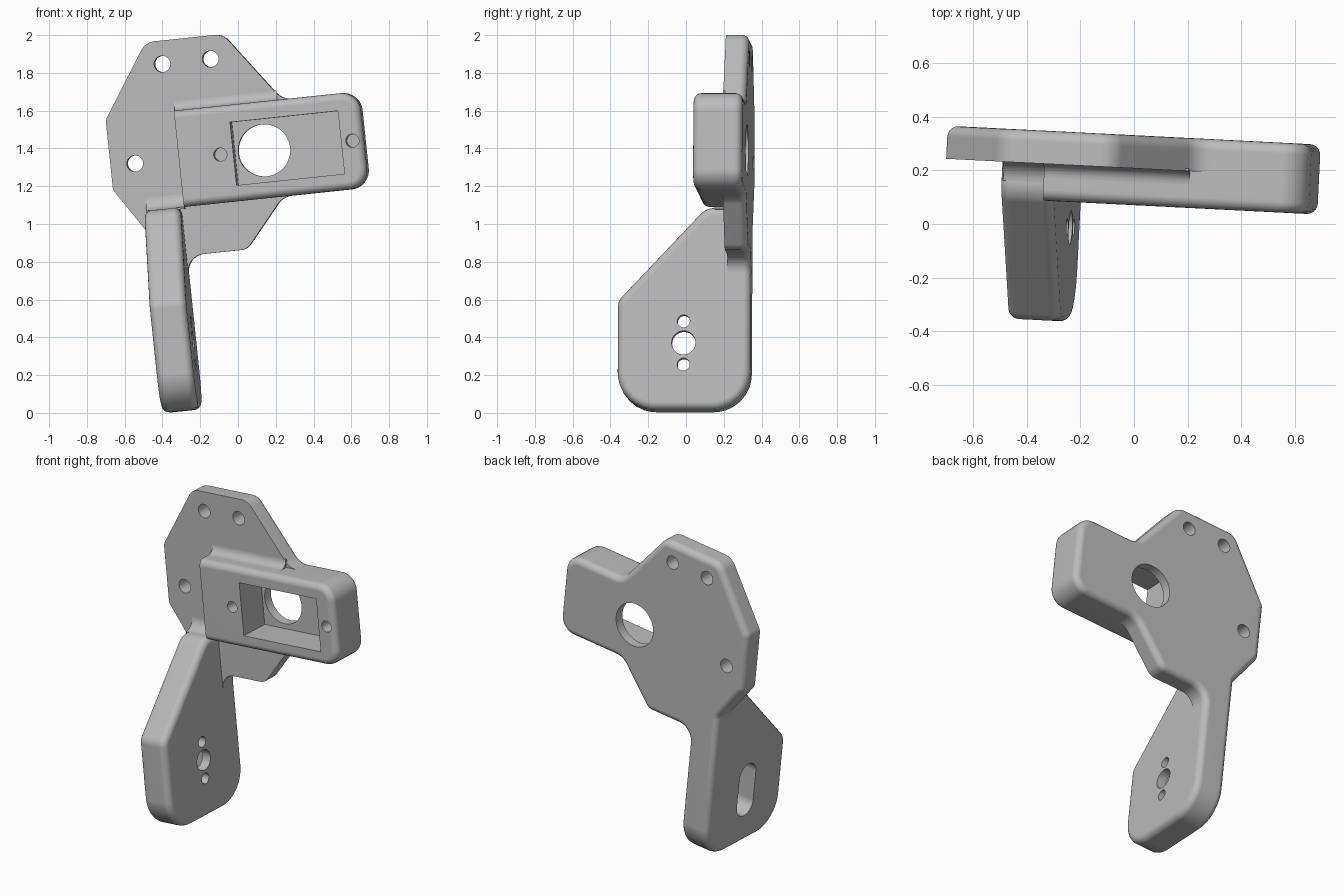
import bpy, bmesh
from math import sin, cos, tan, pi, radians
from mathutils import Vector, Matrix

cube = bpy.data.objects.get("Cube")
if cube:
    bpy.data.objects.remove(cube, do_unlink=True)

# The bracket is modelled square, then tilted as a whole
TILT = Matrix.Rotation(radians(-2.9), 4, 'Z') @ Matrix.Rotation(radians(-6), 4, 'Y')
BEVEL = 0.04
BACK, PLATE_FRONT, BOX_FRONT = 0.33, 0.207, 0.07
LEG_OUT, LEG_IN = -0.39, -0.195
BOX_L, BOX_R, BOX_LOW, BOX_TOP = -0.175, 0.81, 1.115, 1.627

grey = bpy.data.materials.new("plain grey")
grey.use_nodes = True
grey.diffuse_color = (0.5, 0.5, 0.5, 1)
grey.node_tree.nodes["Principled BSDF"].inputs["Base Color"].default_value = (0.5, 0.5, 0.5, 1)


def rounded(corners, steps=8):
    """Polygon from (a, b, radius) corners, each replaced by an arc."""
    out = []
    for i, (a, b, r) in enumerate(corners):
        p = Vector((a, b))
        if r == 0:
            out.append(p)
            continue
        d1 = (Vector(corners[i - 1][:2]) - p).normalized()
        d2 = (Vector(corners[(i + 1) % len(corners)][:2]) - p).normalized()
        half = d1.angle(d2) / 2
        centre = p + (d1 + d2).normalized() * (r / sin(half))
        start = p + d1 * (r / tan(half)) - centre
        end = p + d2 * (r / tan(half)) - centre
        for k in range(steps + 1):
            out.append(centre + start.lerp(end, k / steps).normalized() * r)
    return out


def circle(a, b, r, n=40):
    return [(a + r * cos(2 * pi * k / n), b + r * sin(2 * pi * k / n)) for k in range(n)]


def prism(name, outline, axis, lo, hi, bevel_rule=None):
    """Extrude an outline along x or y; bevel the rim edges chosen by the rule."""
    def place(p, h):
        return (p[0], h, p[1]) if axis == 'Y' else (h, p[0], p[1])
    bm = bmesh.new()
    low = [bm.verts.new(place(p, lo)) for p in outline]
    high = [bm.verts.new(place(p, hi)) for p in outline]
    caps = [bm.faces.new(low), bm.faces.new(high)]
    for i in range(len(low)):
        bm.faces.new((low[i - 1], low[i], high[i], high[i - 1]))
    bmesh.ops.recalc_face_normals(bm, faces=bm.faces)
    if bevel_rule:
        rim = [e for f in caps for e in f.edges if bevel_rule(e)]
        bmesh.ops.bevel(bm, geom=rim, offset=BEVEL, offset_type='OFFSET', segments=5,
                        profile=0.5, affect='EDGES', clamp_overlap=False)
    mesh = bpy.data.meshes.new(name)
    bm.to_mesh(mesh)
    bm.free()
    mesh.materials.append(grey)
    obj = bpy.data.objects.new(name, mesh)
    bpy.context.collection.objects.link(obj)
    obj.matrix_world = TILT
    return obj


def cut(obj, cutters):
    for c in cutters:
        c.hide_render = True
        mod = obj.modifiers.new("cut", 'BOOLEAN')
        mod.operation, mod.solver, mod.object = 'DIFFERENCE', 'EXACT', c
    bpy.context.view_layer.update()
    graph = bpy.context.evaluated_depsgraph_get()
    result = bpy.data.meshes.new_from_object(obj.evaluated_get(graph))
    obj.modifiers.clear()
    obj.data = result


def fillet(name, left, right, floor, r):
    """Concave strip between a ledge and the front of the plate."""
    arc = [(PLATE_FRONT - r + r * sin(t * pi / 16), floor + r - r * cos(t * pi / 16))
           for t in range(9)]
    sink = 0.01
    outline = [(PLATE_FRONT - r, floor - sink)] + arc
    outline += [(PLATE_FRONT + sink, floor + r), (PLATE_FRONT + sink, floor - sink)]
    return prism(name, outline, 'X', left, right)


# Back plate: cut-corner disc with an arm behind the box and a neck into the leg
plate = prism("back_plate", rounded([
    (LEG_OUT, 0.5, 0), (LEG_IN, 0.5, 0), (LEG_IN, 0.857, 0.09), (0.128, 0.857, 0.07),
    (0.346, BOX_LOW, 0.1), (BOX_R, BOX_LOW, 0.1), (BOX_R, BOX_TOP, 0.1),
    (0.395, BOX_TOP, 0.1), (0.118, 2.004, 0.09), (-0.294, 2.004, 0.09),
    (-0.546, 1.616, 0.06), (-0.546, 1.244, 0.06), (LEG_OUT, 1.005, 0.04)]),
    'Y', PLATE_FRONT, BACK, lambda e: all(v.co.y > BACK - 0.01 for v in e.verts))

# Box on the front of the arm
box = prism("front_box", rounded([
    (BOX_L, BOX_LOW, 0), (BOX_R, BOX_LOW, 0.1), (BOX_R, BOX_TOP, 0.1), (BOX_L, BOX_TOP, 0)]),
    'Y', BOX_FRONT, PLATE_FRONT + 0.003,
    lambda e: all(v.co.y < BOX_FRONT + 0.01 for v in e.verts)
    and any(v.co.x > BOX_L + 0.01 for v in e.verts))

# Leg: upright side plate standing forward of the back plate
leg = prism("side_leg", rounded([
    (-0.375, 0.04, 0.2), (BACK, 0.04, 0.2), (BACK, 1.0, 0), (0.25, 1.115, 0),
    (0.09, 1.115, 0.1), (-0.375, 0.62, 0.07)]),
    'X', LEG_OUT, LEG_IN, lambda e: True)

# Concave blends onto the plate
blends = [fillet("leg_blend", LEG_OUT + 0.01, BOX_L, 1.115, 0.07),
          fillet("box_blend", BOX_L, 0.37, BOX_TOP, 0.05)]

# Pocket, round opening and screw holes
pocket = prism("pocket_cutter", [(0.115, 1.2), (0.69, 1.2), (0.69, 1.535), (0.115, 1.535)],
               'Y', -0.1, 0.27)
opening = prism("opening_cutter", circle(0.27, 1.369, 0.138, 64), 'Y', 0.2, 0.5)
bolts = [prism("bolt_cutter", circle(a, b, 0.043), 'Y', 0.1, 0.5)
         for a, b in ((-0.217, 1.88), (0.04, 1.88), (-0.416, 1.371))]
screws = [prism("screw_cutter", circle(a, 1.37, 0.035), 'Y', -0.1, 0.195)
          for a in (0.046, 0.75)]

# Leg: slot on the outer side, three holes through to the inner side
HV, HW, SR = -0.025, 0.394, 0.078
slot_line = []
for side in (1, -1):
    slot_line += [(HV + SR * cos(t * pi / 16) * side, HW + (0.095 + SR * sin(t * pi / 16)) * side)
                  for t in range(17)]
slot = prism("slot_cutter", slot_line, 'X', -0.6, -0.255)
leg_holes = [prism("leg_hole_cutter", circle(HV, HW + d, r), 'X', -0.3, 0)
             for d, r in ((0, 0.063), (0.115, 0.033), (-0.115, 0.033))]

cut(plate, [pocket, opening] + bolts)
cut(box, [pocket] + screws)
cut(leg, [slot] + leg_holes)
for c in [pocket, opening, slot] + bolts + screws + leg_holes:
    bpy.data.objects.remove(c, do_unlink=True)

# Smooth curves, crisp edges, flat faces
bpy.ops.object.select_all(action='DESELECT')
parts = [plate, box, leg] + blends
for obj in parts:
    obj.select_set(True)
bpy.context.view_layer.objects.active = plate
bpy.ops.object.shade_smooth_by_angle(angle=radians(32))
for obj in parts:
    mod = obj.modifiers.new("flat faces", 'WEIGHTED_NORMAL')
    mod.keep_sharp = True
